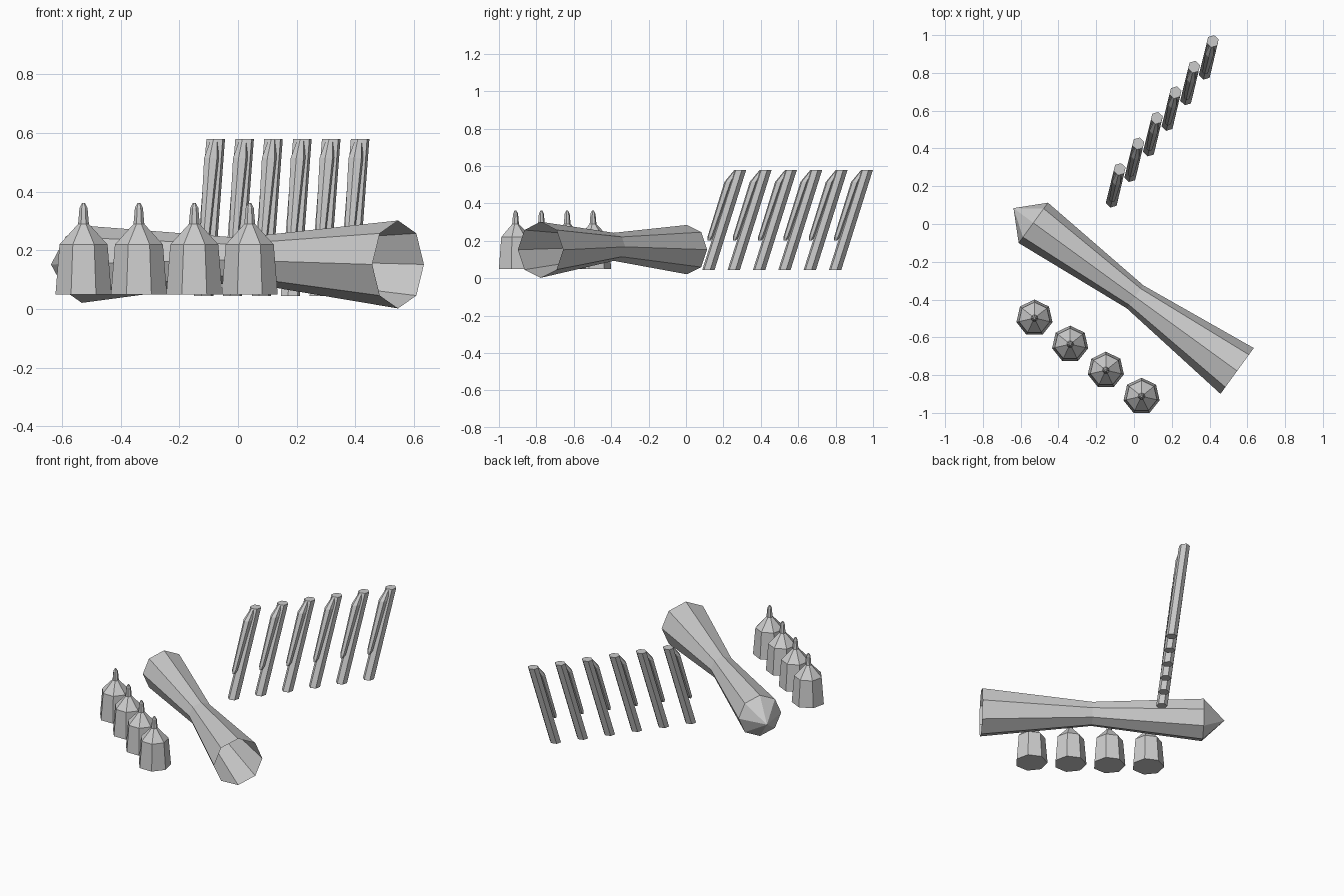
import bpy
from math import sin, cos, pi, radians
from mathutils import Vector

if "Cube" in bpy.data.objects:
    bpy.data.objects.remove(bpy.data.objects["Cube"])

X, Y, Z = Vector((1, 0, 0)), Vector((0, 1, 0)), Vector((0, 0, 1))


def loft(name, rings, sides, u, v, cap_start=True, cap_end=True):
    """Skin polygon rings (centre, radius) lying in the u/v plane; radius 0 is a tip."""
    verts, faces, loops = [], [], []
    for c, r in rings:
        count = 1 if r == 0 else sides
        loops.append([len(verts) + k for k in range(count)])
        for k in range(count):
            a = 2 * pi * k / sides
            verts.append(Vector(c) + (u * cos(a) + v * sin(a)) * r)
    for a, b in zip(loops, loops[1:]):
        for k in range(sides):
            j = (k + 1) % sides
            quad = [a[k % len(a)], a[j % len(a)], b[j % len(b)], b[k % len(b)]]
            faces.append(list(dict.fromkeys(quad)))
    if cap_start and len(loops[0]) > 1:
        faces.append(loops[0][::-1])
    if cap_end and len(loops[-1]) > 1:
        faces.append(loops[-1])
    mesh = bpy.data.meshes.new(name)
    mesh.from_pydata(verts, [], faces)
    obj = bpy.data.objects.new(name, mesh)
    bpy.context.collection.objects.link(obj)
    return obj


# Waisted barrel: pointed at one end, open at the other
side = Vector((sin(radians(36)), cos(radians(36)), 0))
loft("barrel", [((-0.638, 0.084, 0.152), 0),
                ((-0.533, 0.006, 0.153), 0.132),
                ((0.006, -0.386, 0.168), 0.075),
                ((0.546, -0.778, 0.152), 0.150)],
     8, side, Z, cap_end=False)

# Row of seven-sided canisters with a spiked cap
profile = [(0.05, 0.098), (0.22, 0.084), (0.29, 0.019), (0.345, 0.014), (0.362, 0.005)]
for i in range(4):
    x, y = -0.527 + 0.189 * i, -0.498 - 0.138 * i
    loft(f"canister_{i + 1}", [((x, y, z), r) for z, r in profile], 7, Y, -X)

# Row of leaning rods, each with a clip on its front
lean = Vector((0.24, 0.97, 0))
across = Vector((-0.97, 0.24, 0))
bottom, top = Vector((-0.117, 0.12, 0.045)), Vector((-0.076, 0.290, 0.58))
for i in range(6):
    shift = Vector((0.0985, 0.1355, 0)) * i

    def axis(z):
        return bottom.lerp(top, (z - bottom.z) / (top.z - bottom.z)) + shift

    loft(f"rod_{i + 1}", [(axis(0.045), 0.034), (axis(0.58), 0.033)], 6, lean, across)
    clip = [(0.202, 0.048, 0.009), (0.222, 0.046, 0.017),
            (0.515, 0.040, 0.026), (0.577, 0.020, 0.013)]
    loft(f"clip_{i + 1}", [(axis(z) - lean * d, r) for z, d, r in clip], 6, lean, across)
